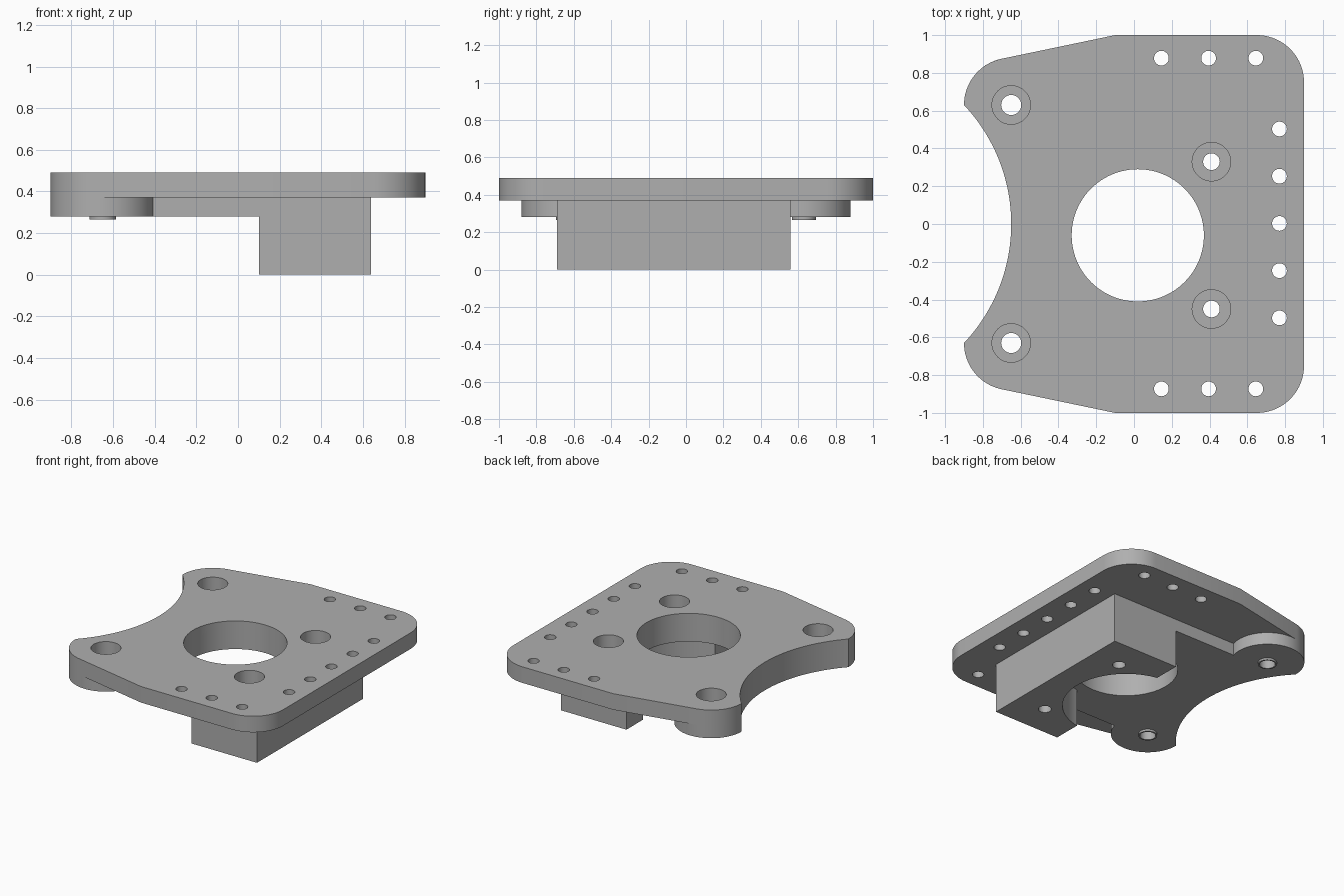
import bpy, bmesh
from math import sin, cos, radians, degrees, asin

if "Cube" in bpy.data.objects:
    bpy.data.objects.remove(bpy.data.objects["Cube"], do_unlink=True)

grey = bpy.data.materials.new("machined_grey")
grey.use_nodes = True
color = (0.43, 0.43, 0.43, 1)
grey.diffuse_color = color
grey.node_tree.nodes["Principled BSDF"].inputs["Base Color"].default_value = color

TOP, PLATE_Z, TIER_Z = 0.49, 0.37, 0.28
BOSS_X, BOSS_Y, BOSS_R = -0.65, 0.63, 0.25
BORE_X, BORE_Y = 0.02, -0.06
BACK, FRONT = 0.56, -0.69


def arc(cx, cy, r, a0, a1, n=24):
    angles = [radians(a0 + (a1 - a0) * i / n) for i in range(n + 1)]
    return [(cx + r * cos(a), cy + r * sin(a)) for a in angles]


def circle(cx, cy, r, n=64):
    return arc(cx, cy, r, 0, 360, n)[:-1]


def prism(name, outline, z0, z1):
    """Extrude a closed outline, given counter-clockwise, from z0 to z1."""
    bm = bmesh.new()
    face = bm.faces.new([bm.verts.new((x, y, z0)) for x, y in outline])
    top = bmesh.ops.extrude_face_region(bm, geom=[face])["geom"]
    bmesh.ops.translate(bm, vec=(0, 0, z1 - z0),
                        verts=[v for v in top if isinstance(v, bmesh.types.BMVert)])
    bmesh.ops.recalc_face_normals(bm, faces=bm.faces)
    mesh = bpy.data.meshes.new(name)
    bm.to_mesh(mesh)
    bm.free()
    mesh.materials.append(grey)
    obj = bpy.data.objects.new(name, mesh)
    bpy.context.scene.collection.objects.link(obj)
    return obj


# Concave side shared by the plate and the tier below it
scoop_r = (BOSS_Y ** 2 + 0.25 ** 2) / 0.5
half = degrees(asin(BOSS_Y / scoop_r))
scoop = arc(-0.65 - scoop_r, 0, scoop_r, half, -half, 48)[1:-1]

# Top plate with rounded corners and tapered shoulders
plate = prism("top_plate",
              arc(0.65, -0.75, 0.25, -90, 0) + arc(0.65, 0.75, 0.25, 0, 90)
              + [(-0.10, 1)] + arc(BOSS_X, BOSS_Y, BOSS_R, 102, 180)
              + scoop + arc(BOSS_X, -BOSS_Y, BOSS_R, 180, 258) + [(-0.10, -1)],
              PLATE_Z, TOP)

# Lower tier with two round bosses
front_end = 360 + degrees(asin((FRONT + BOSS_Y) / BOSS_R))
back_end = degrees(asin((BACK - BOSS_Y) / BOSS_R))
tier = prism("lower_tier",
             [(0.64, FRONT), (0.64, BACK)]
             + arc(BOSS_X, BOSS_Y, BOSS_R, back_end, 180, 48)
             + scoop + arc(BOSS_X, -BOSS_Y, BOSS_R, 180, front_end, 48),
             TIER_Z, PLATE_Z)

# Deep mounting block
block = prism("mounting_block",
              [(0.10, FRONT), (0.64, FRONT), (0.64, BACK), (0.10, BACK)], 0, TIER_Z)

# Thin spacer rings under the bosses
rings = [prism(f"{side}_spacer_ring", circle(BOSS_X, y, 0.064), 0.265, TIER_Z)
         for side, y in (("back", BOSS_Y), ("front", -BOSS_Y))]

# Hole cutters: central bore, counterbored bolt holes, edge holes
cutters = [prism("bore_cutter", circle(BORE_X, BORE_Y, 0.35, 96), -0.1, 0.6)]
bolts = [(BOSS_X, BOSS_Y, 0.053), (BOSS_X, -BOSS_Y, 0.053),
         (0.41, 0.33, 0.044), (0.41, -0.45, 0.044)]
for x, y, r in bolts:
    cutters.append(prism("bolt_cutter", circle(x, y, r, 48), -0.1, 0.6))
    cutters.append(prism("counterbore_cutter", circle(x, y, 0.102, 48), 0.34, 0.6))
edge_holes = [(0.145 + 0.25 * i, y) for i in range(3) for y in (-0.873, 0.878)]
edge_holes += [(0.77, -0.497 + 0.25 * i) for i in range(5)]
for x, y in edge_holes:
    cutters.append(prism("edge_hole_cutter", circle(x, y, 0.039, 32), -0.1, 0.6))
clearance = prism("clearance_cutter", circle(BORE_X, BORE_Y, 0.43, 96), -0.1, 0.6)


def cut(obj, tools):
    for tool in tools:
        mod = obj.modifiers.new("hole", "BOOLEAN")
        mod.operation, mod.solver, mod.object = "DIFFERENCE", "EXACT", tool
    bpy.context.view_layer.update()
    graph = bpy.context.evaluated_depsgraph_get()
    mesh = bpy.data.meshes.new_from_object(obj.evaluated_get(graph))
    obj.modifiers.clear()
    obj.data = mesh


cut(plate, cutters)
cut(tier, cutters[:9])
cut(block, [clearance] + cutters[5:9])
for ring in rings:
    cut(ring, cutters[1:5])

for tool in cutters + [clearance]:
    bpy.data.objects.remove(tool, do_unlink=True)

# Smooth curved walls, keep machined edges crisp
bpy.ops.object.select_all(action="DESELECT")
for obj in [plate, tier, block] + rings:
    obj.select_set(True)
    bpy.context.view_layer.objects.active = obj
bpy.ops.object.shade_smooth_by_angle(angle=radians(30))
